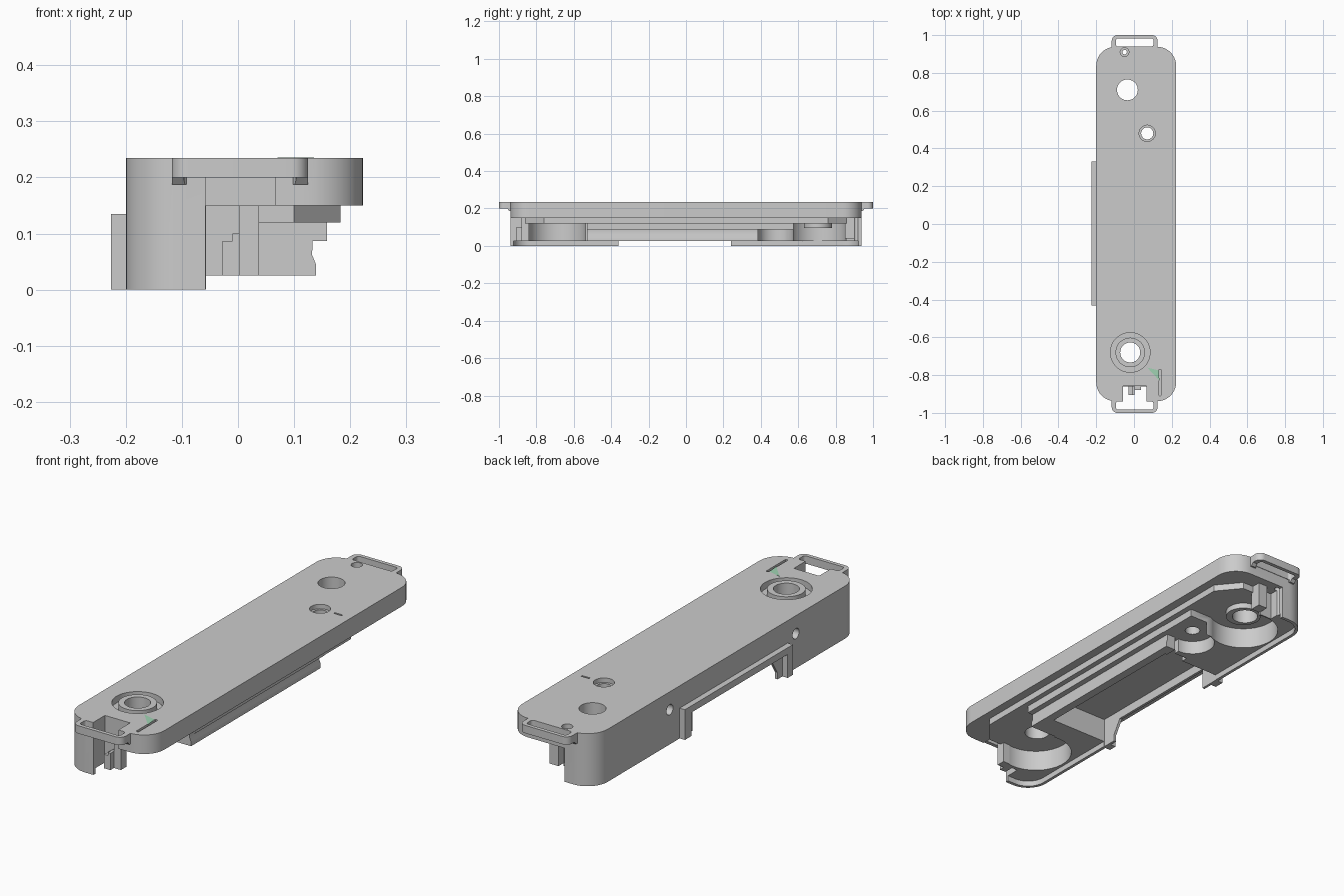
import bpy, bmesh, math

if "Cube" in bpy.data.objects:
    bpy.data.objects.remove(bpy.data.objects["Cube"])


def prism(name, pts, a, b, axis='z'):
    """Extrude an outline: xy outline along z, yz along x or xz along y."""
    place = {'z': lambda p, h: (p[0], p[1], h),
             'x': lambda p, h: (h, p[0], p[1]),
             'y': lambda p, h: (p[0], h, p[1])}[axis]
    bm = bmesh.new()
    lo = [bm.verts.new(place(p, a)) for p in pts]
    hi = [bm.verts.new(place(p, b)) for p in pts]
    bm.faces.new(lo)
    bm.faces.new(hi)
    for i in range(len(pts)):
        j = (i + 1) % len(pts)
        bm.faces.new((lo[i], lo[j], hi[j], hi[i]))
    bmesh.ops.recalc_face_normals(bm, faces=bm.faces)
    me = bpy.data.meshes.new(name)
    bm.to_mesh(me)
    bm.free()
    ob = bpy.data.objects.new(name, me)
    bpy.context.collection.objects.link(ob)
    return ob


def rect(x0, x1, y0, y1):
    return [(x0, y0), (x1, y0), (x1, y1), (x0, y1)]


def round_rect(x0, x1, y0, y1, r, n=10):
    pts = []
    for cx, cy, start in ((x1 - r, y1 - r, 0), (x0 + r, y1 - r, 90),
                          (x0 + r, y0 + r, 180), (x1 - r, y0 + r, 270)):
        for i in range(n + 1):
            t = math.radians(start + 90 * i / n)
            pts.append((cx + r * math.cos(t), cy + r * math.sin(t)))
    return pts


def circle(x, y, r, n=48):
    return [(x + r * math.cos(2 * math.pi * i / n),
             y + r * math.sin(2 * math.pi * i / n)) for i in range(n)]


def combine(target, tool, op):
    m = target.modifiers.new(op, 'BOOLEAN')
    m.operation = op
    m.solver = 'EXACT'
    m.object = tool
    bpy.context.view_layer.objects.active = target
    bpy.ops.object.modifier_apply(modifier=m.name)
    bpy.data.objects.remove(tool)


def cut(pts, a, b, axis='z'):
    combine(housing, prism('cutter', pts, a, b, axis), 'DIFFERENCE')


def add(pts, a, b, axis='z'):
    combine(housing, prism('addition', pts, a, b, axis), 'UNION')


LOW, TOP = -0.1, 0.235

# Housing block, then the stepped underside around the right side and ends
housing = prism('housing', round_rect(-0.2, 0.223, -0.938, 0.938, 0.1), 0, TOP)
cut([(-0.057, -1), (0.3, -1), (0.3, 1), (-0.057, 1), (-0.057, 0.86),
     (0.10, 0.86), (0.183, 0.76), (0.183, -0.76), (0.10, -0.86),
     (-0.057, -0.86)], LOW, 0.15)
cut(rect(0.003, 0.3, -1.1, 1.1), LOW, 0.12)
cut(round_rect(-0.186, 0.3, -0.923, 0.923, 0.085), LOW, 0.025)

# Long guide rail with a hollowed outer side
add([(0.09, 0.13), (0.159, 0.13), (0.159, 0.087), (0.133, 0.087),
     (0.132, 0.062), (0.139, 0.045), (0.139, 0.025), (0.09, 0.025)],
    -0.53, 0.385, 'y')
# Bridge from the solid side to the rail
add(rect(-0.02, 0.1, -0.53, -0.41), 0.025, 0.13)

# Raised seat for the small round pocket
add(rect(-0.02, 0.157, 0.36, 0.575), 0.087, 0.13)
add(rect(-0.02, 0.07, 0.36, 0.575), 0.025, 0.1)

# Round pockets and the central rectangular pocket
cut(circle(-0.02, -0.69, 0.155), LOW, 0.12)
cut(circle(-0.03, 0.705, 0.15), LOW, 0.12)
cut(circle(0.07, 0.48, 0.095), LOW, 0.087)
cut(rect(-0.188, 0.1, -0.425, 0.33), LOW, 0.135)
# Boss around the back bore
add(circle(-0.03, 0.705, 0.075), 0.095, 0.13)

# Frame on the left wall and the opening below it
add([(-0.432, 0), (-0.432, 0.135), (0.33, 0.135), (0.33, 0), (0.285, 0),
     (0.285, 0.105), (-0.395, 0.105), (-0.395, 0)], -0.226, -0.194, 'x')
cut([(-0.36, LOW), (-0.36, 0.03), (-0.32, 0.095), (0.24, 0.095),
     (0.24, LOW)], -0.3, -0.15, 'x')

# Strap loops with short feet at both ends
for s in (-1, 1):
    ys = sorted((s * 0.86, s * 1.0))
    add(round_rect(-0.118, 0.125, *ys, 0.03), 0.2, TOP)
    for x0, x1 in ((-0.118, -0.092), (0.098, 0.125)):
        add([(s * 0.93, 0.21), (s * 0.965, 0.21), (s * 0.945, 0.187),
             (s * 0.93, 0.187)], x0, x1, 'x')
    ys = sorted((s * 0.94, s * 0.983))
    cut(round_rect(-0.096, 0.103, *ys, 0.012), 0.15, 0.3)

# Front notch, its rear slot
cut(rect(-0.058, 0.067, -0.945, -0.875), LOW, 0.3)
cut(rect(-0.058, 0.067, -0.88, -0.857), 0.15, 0.3)

# Bores, counterbores and the ring groove
for x, y, r in ((-0.02, -0.68, 0.053), (-0.035, 0.71, 0.055),
                (0.07, 0.48, 0.032), (-0.05, 0.91, 0.012)):
    cut(circle(x, y, r), LOW, 0.3)
cut(circle(0.07, 0.48, 0.043), 0.215, 0.3)
cut(circle(-0.05, 0.91, 0.023), 0.215, 0.3)
groove = prism('groove', circle(-0.02, -0.68, 0.105), 0.205, 0.3)
combine(groove, prism('core', circle(-0.02, -0.68, 0.078), 0.1, 0.4), 'DIFFERENCE')
combine(housing, groove, 'DIFFERENCE')

# Side holes through the left wall, and shallow top marks
for y in (-0.49, 0.40):
    cut(circle(y, 0.155, 0.023, 32), -0.3, -0.14, 'x')
cut(rect(0.14, 0.18, 0.476, 0.484), 0.228, 0.3)
cut(round_rect(0.132, 0.144, -0.91, -0.77, 0.005, 3), 0.225, 0.3)

bpy.ops.object.select_all(action='DESELECT')
housing.select_set(True)
bpy.context.view_layer.objects.active = housing
bpy.ops.object.shade_smooth_by_angle(angle=math.radians(30))

# Stepped latch post in the front notch
prism('front_latch', [(-0.028, 0.025), (0.003, 0.025), (0.003, 0.15),
                      (0.003, 0.1), (-0.01, 0.1), (-0.01, 0.087),
                      (-0.028, 0.087)][:2] +
      [(0.003, 0.1), (-0.01, 0.1), (-0.01, 0.087), (-0.028, 0.087)],
      -0.905, -0.85, 'y')
# Support posts beneath the plate at the ends
prism('front_post', rect(0.003, 0.037, -0.88, -0.84), 0.025, 0.15)
prism('back_post', rect(0.0, 0.045, 0.85, 0.9), 0.04, 0.152)

# Small green marker on the top
marker = prism('top_marker', [(0.07, -0.76), (0.135, -0.83), (0.13, -0.775)],
               0.233, 0.2355)
green = bpy.data.materials.new('pale_green')
green.diffuse_color = (0.35, 0.65, 0.45, 1)
green.use_nodes = True
green.node_tree.nodes["Principled BSDF"].inputs["Base Color"].default_value = green.diffuse_color
marker.data.materials.append(green)
